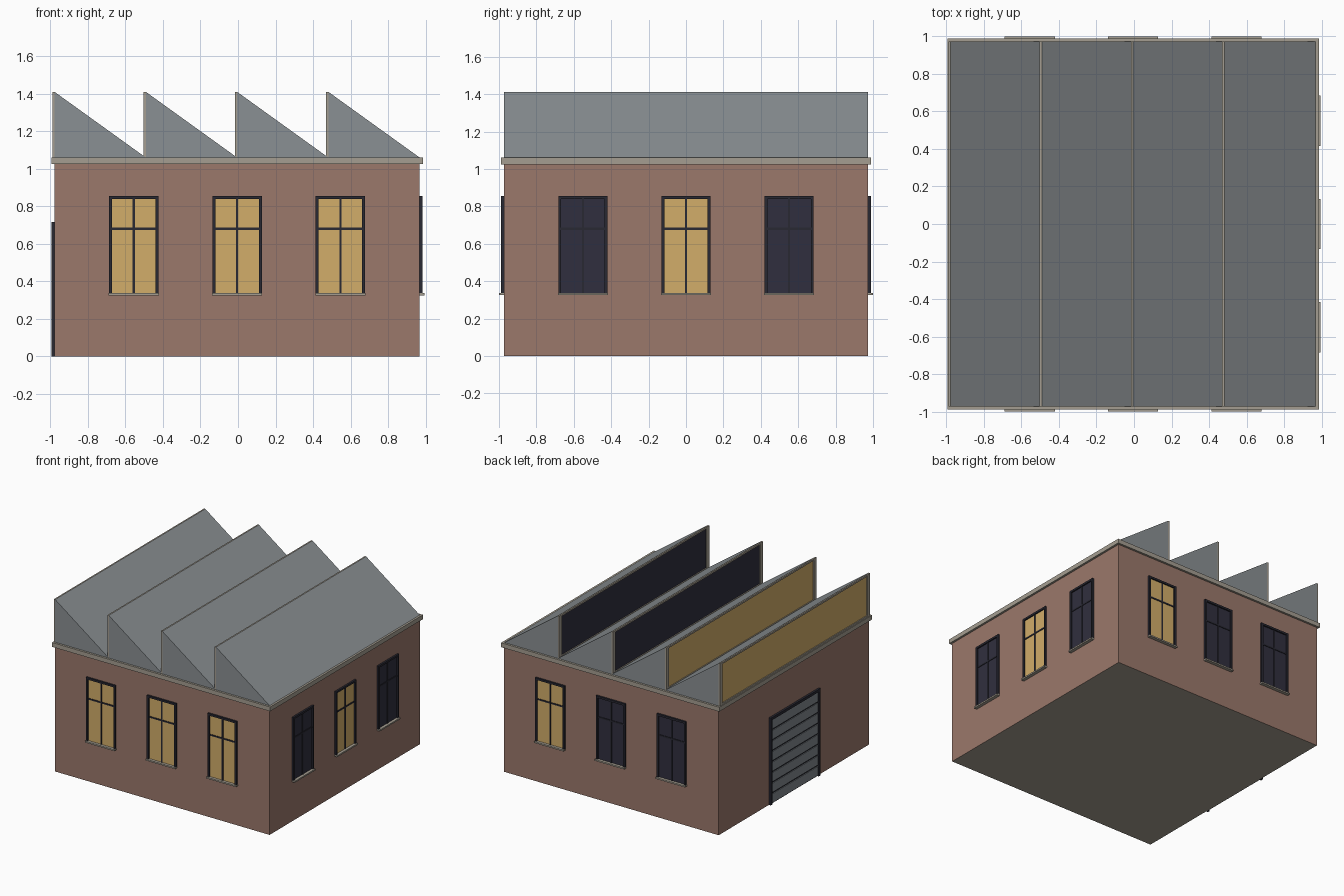
import bpy, bmesh, math
from mathutils import Matrix, Vector

if "Cube" in bpy.data.objects:
    bpy.data.objects.remove(bpy.data.objects["Cube"])


def material(name, rgb):
    lin = [((c / 255 + 0.055) / 1.055) ** 2.4 for c in rgb]
    m = bpy.data.materials.new(name)
    m.diffuse_color = (*lin, 1)
    m.use_nodes = True
    m.node_tree.nodes["Principled BSDF"].inputs["Base Color"].default_value = m.diffuse_color
    return m


BRICK = material("brick", (155, 120, 107))
TRIM = material("concrete trim", (165, 158, 145))
ROOF = material("roof metal", (138, 144, 147))
DOOR = material("door metal", (128, 135, 141))
FRAME = material("dark frame", (40, 40, 50))
DARK = material("dark glass", (48, 47, 62))
LIT = material("lit glass", (210, 173, 106))

CX, HALF = -0.005, 0.973      # wall centre in x, wall half width
EAVE, TOP = 1.06, 1.41        # roof level and ridge level


def finish(bm, name, mat, matrix=Matrix()):
    bmesh.ops.recalc_face_normals(bm, faces=bm.faces)
    me = bpy.data.meshes.new(name)
    bm.to_mesh(me)
    bm.free()
    me.materials.append(mat)
    ob = bpy.data.objects.new(name, me)
    ob.matrix_world = matrix
    bpy.context.collection.objects.link(ob)
    return ob


def boxes(name, mat, spans, matrix=Matrix()):
    """One object from boxes given as (x0, x1, y0, y1, z0, z1)."""
    bm = bmesh.new()
    for x0, x1, y0, y1, z0, z1 in spans:
        mid = Vector((x0 + x1, y0 + y1, z0 + z1)) / 2
        size = Matrix.Diagonal((x1 - x0, y1 - y0, z1 - z0, 1))
        bmesh.ops.create_cube(bm, size=1, matrix=Matrix.Translation(mid) @ size)
    return finish(bm, name, mat, matrix)


def wall(angle):
    """Wall frame: x runs along the wall, -y points outward, y = 0 on the wall."""
    return (Matrix.Translation((CX, 0, 0)) @ Matrix.Rotation(angle, 4, 'Z')
            @ Matrix.Translation((0, -HALF, 0)))


def window(side, u, lit, m):
    w, z0, z1, t, d = 0.132, 0.333, 0.856, 0.016, 0.015
    boxes(side + "_window_glass", LIT if lit else DARK,
          [(u - w + t, u + w - t, -0.004, 0.004, z0, z1 - t)], m)
    boxes(side + "_window_frame", FRAME, [
        (u - w, u - w + t, -d, 0.004, z0, z1),
        (u + w - t, u + w, -d, 0.004, z0, z1),
        (u - w + t, u + w - t, -d, 0.004, z1 - t, z1),
        (u - 0.006, u + 0.006, -0.009, 0, z0, z1 - t),
        (u - w + t, u + w - t, -0.0085, 0, 0.674, 0.686)], m)
    boxes(side + "_window_sill", TRIM,
          [(u - w - 0.002, u + w + 0.002, -0.027, 0.004, 0.325, 0.337)], m)


# Brick walls, with the underside in concrete
body = boxes("brick_walls", BRICK,
             [(CX - HALF, CX + HALF, -HALF, HALF, 0, 1.03)])
body.data.materials.append(TRIM)
for f in body.data.polygons:
    if f.normal.z < -0.5:
        f.material_index = 1

# Cornice slab
boxes("cornice", TRIM, [(CX - 0.99, CX + 0.99, -0.99, 0.99, 1.024, EAVE)])

# Windows on front, right and back walls (True = lit)
for side, angle, lights in (("front", 0, (True, True, True)),
                            ("right", math.pi / 2, (False, True, False)),
                            ("back", math.pi, (False, False, False))):
    for i, lit in enumerate(lights):
        on = lit or (side == "back" and i == 0)
        window(side, (i - 1) * 0.551, on, wall(angle))

# Slatted loading door on the left wall
left = wall(-math.pi / 2)
dw, dh, t, n = 0.322, 0.715, 0.022, 8
boxes("door_frame", FRAME, [
    (-dw, -dw + t, -0.017, 0.004, 0, dh),
    (dw - t, dw, -0.017, 0.004, 0, dh),
    (-dw + t, dw - t, -0.017, 0.004, dh - t, dh),
    (-dw + t, dw - t, -0.003, 0.004, 0, dh - t)], left)
pitch = (dh - t) / n
boxes("door_slats", DOOR, [
    (-dw + t, dw - t, -0.009, 0, i * pitch + 0.006, (i + 1) * pitch - 0.006)
    for i in range(n)], left)

# Sawtooth roof: four prisms, each with a framed skylight facing left
step = 2 * HALF / 4
for i in range(4):
    x = CX - HALF + i * step
    bm = bmesh.new()
    profile = [(x, EAVE), (x + step, EAVE), (x, TOP)]
    face = bm.faces.new([bm.verts.new((px, -HALF, pz)) for px, pz in profile])
    ext = bmesh.ops.extrude_face_region(bm, geom=[face])
    bmesh.ops.translate(bm, vec=(0, 2 * HALF, 0), verts=[
        v for v in ext["geom"] if isinstance(v, bmesh.types.BMVert)])
    finish(bm, "roof_tooth", ROOF)
    e, b, p = 0.035, 0.014, x - 0.012
    boxes("skylight_frame", TRIM, [
        (p, x, -HALF, -HALF + e, EAVE, TOP),
        (p, x, HALF - e, HALF, EAVE, TOP),
        (p, x, -HALF + e, HALF - e, TOP - b, TOP),
        (p, x, -HALF + e, HALF - e, EAVE, EAVE + b)])
    boxes("skylight_glass", LIT if i < 2 else DARK,
          [(x - 0.005, x, -HALF + e, HALF - e, EAVE + b, TOP - b)])
